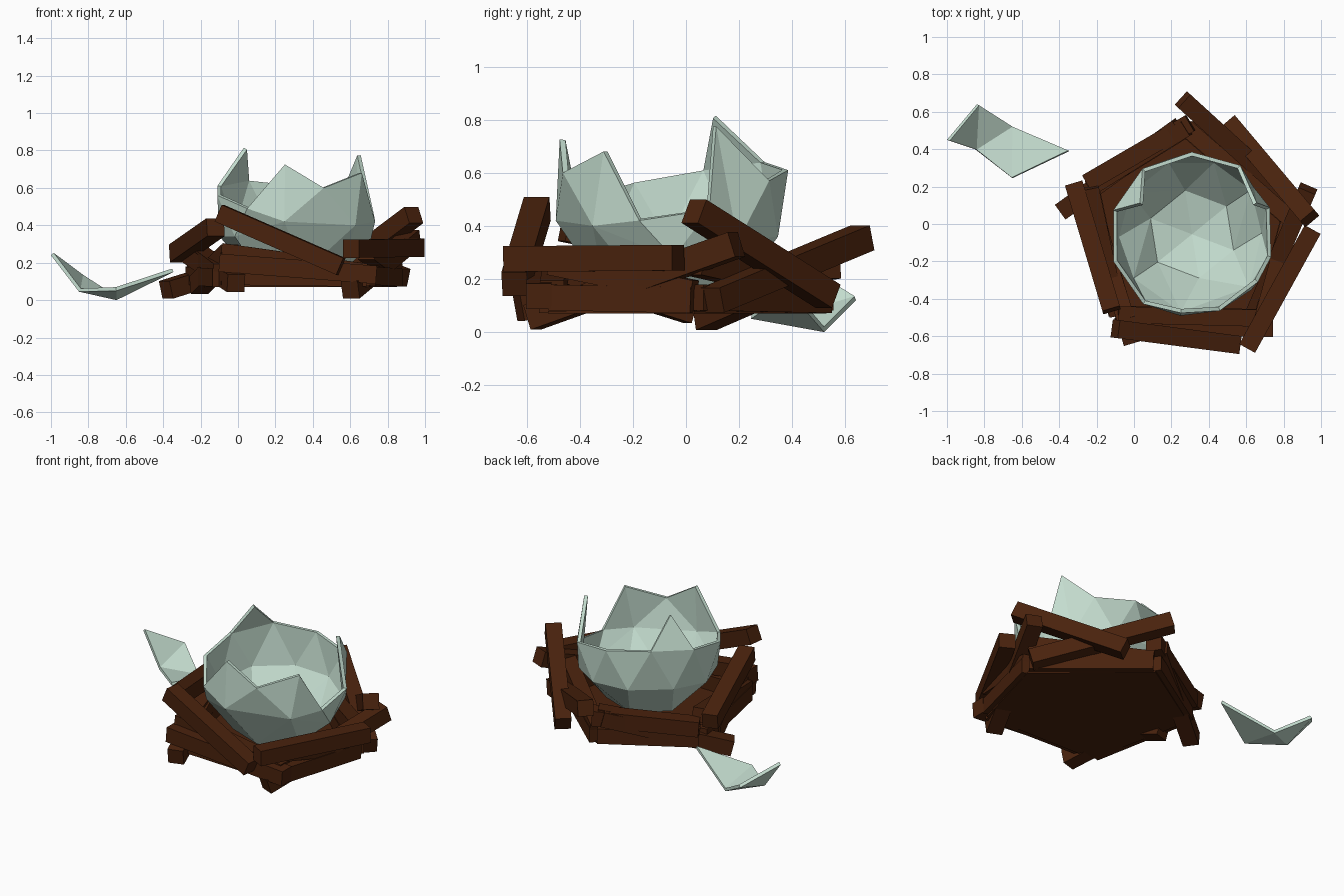
import bpy, math
from mathutils import Vector

if "Cube" in bpy.data.objects:
    bpy.data.objects.remove(bpy.data.objects["Cube"])


def material(name, rgb):
    m = bpy.data.materials.new(name)
    m.diffuse_color = (*rgb, 1.0)
    m.use_nodes = True
    m.node_tree.nodes["Principled BSDF"].inputs["Base Color"].default_value = m.diffuse_color
    return m


BARK = material("dark_brown_bark", (0.067, 0.016, 0.004))
SHELL = material("pale_green_shell", (0.56, 0.73, 0.63))


def add_mesh(name, verts, faces, mat):
    me = bpy.data.meshes.new(name)
    me.from_pydata(verts, [], faces)
    me.materials.append(mat)
    ob = bpy.data.objects.new(name, me)
    bpy.context.collection.objects.link(ob)
    return ob


def thicken(ob, amount, offset):
    mod = ob.modifiers.new("thickness", "SOLIDIFY")
    mod.thickness, mod.offset, mod.use_even_offset = amount, offset, False


def stick(name, start, end, w=0.097):
    """Square timber between two end-face centres."""
    a, b = Vector(start), Vector(end)
    q = (b - a).to_track_quat('X', 'Z')
    h, n = w / 2, (b - a).length
    verts = [a + q @ Vector((x, y, z)) for x in (0, n)
             for y, z in ((-h, -h), (h, -h), (h, h), (-h, h))]
    faces = [(3, 2, 1, 0), (4, 5, 6, 7)]
    faces += [(i, (i + 1) % 4, (i + 1) % 4 + 4, i + 4) for i in range(4)]
    add_mesh(name, verts, faces, BARK)


# Nest floor: thin pentagon slab
corners = [(-0.25, 0.2), (0.28, 0.53), (0.85, 0.03), (0.7, -0.52), (-0.1, -0.5)]
floor = [(x, y, z) for z in (0.07, 0.08) for x, y in corners]
add_mesh("nest_floor", floor,
         [(0, 1, 2, 3, 4), (9, 8, 7, 6, 5)] +
         [((i + 1) % 5, i, i + 5, (i + 1) % 5 + 5) for i in range(5)], BARK)

# Nest walls: crossed low sticks along each side of the pentagon
for i in range(5):
    (x1, y1), (x2, y2) = [(0.3 + 0.97 * (x - 0.3), 0.97 * y)
                          for x, y in (corners[i], corners[(i + 1) % 5])]
    stick(f"base_stick_{i}", (x1, y1, 0.12), (x2, y2, 0.13))
    stick(f"wall_stick_{i}", (x1, y1, 0.15), (x2, y2, 0.26), 0.09)

# Loose outer sticks
outer = [
    ((-0.1, -0.56, 0.465), (0.55, -0.645, 0.18)),  # front leaning
    ((-0.1, -0.55, 0.20), (0.74, -0.555, 0.135)),  # front low
    ((0.605, -0.665, 0.275), (0.955, -0.03, 0.28)),  # right level
    ((0.60, -0.58, 0.055), (0.93, 0.19, 0.33)),    # right rising
    ((0.94, 0.03, 0.455), (0.515, 0.535, 0.135)),  # back right leaning
    ((0.26, 0.665, 0.355), (0.88, 0.10, 0.12)),    # back right low
    ((0.30, 0.54, 0.25), (-0.25, 0.22, 0.20)),     # back left wall
    ((-0.385, 0.07, 0.055), (0.24, 0.52, 0.25)),   # back left low
    ((-0.32, 0.21, 0.25), (-0.12, -0.46, 0.39)),   # left rising
    ((-0.25, 0.18, 0.25), (-0.01, -0.63, 0.09)),   # left falling
    ((-0.21, 0.02, 0.08), (-0.04, -0.52, 0.25)),   # left low
]
for i, (a, b) in enumerate(outer):
    stick(f"outer_stick_{i}", a, b)

# Broken egg: faceted rings of (angle, radius, height), broken rim first
rim = [(19, .44, .46), (55, .45, .57), (90, .44, .61), (127, .44, .64),
       (163, .44, .61), (199, .445, .56), (235, .455, .49), (290, .435, .60),
       (344, .44, .42)]
belly = [(37, .415, .34), (73, .42, .36), (108, .42, .37), (146, .415, .37),
         (182, .41, .34), (217, .41, .34), (262, .44, .42), (317, .435, .40),
         (361, .39, .28)]
base = [(39 + 60 * i, .25, .145) for i in range(6)]
# Peaks standing on the rim edge that starts at the given index
peaks = {0: (26, .385, .775), 3: (149, .325, .815),
         6: (262, .425, .725), 7: (324, .435, .68)}


def egg_point(p):
    t = math.radians(p[0])
    return (0.31 + p[1] * math.cos(t), -0.055 + p[1] * math.sin(t), p[2])


verts, faces = [], []


def add_ring(ring):
    first = len(verts)
    verts.extend(egg_point(p) for p in ring)
    return first


def stitch(up, u0, low, l0):
    """Join two rings with triangles, in order of angle."""
    nu, nl = len(up), len(low)
    i = j = 0
    while i < nu or j < nl:
        ang_u = up[(i + 1) % nu][0] + 360 * ((i + 1) // nu)
        ang_l = low[(j + 1) % nl][0] + 360 * ((j + 1) // nl)
        a, b = u0 + i % nu, l0 + j % nl
        if j >= nl or (i < nu and ang_u <= ang_l):
            faces.append((a, b, u0 + (i + 1) % nu))
            i += 1
        else:
            faces.append((a, b, l0 + (j + 1) % nl))
            j += 1


r0, b0, s0 = add_ring(rim), add_ring(belly), add_ring(base)
stitch(rim, r0, belly, b0)
stitch(belly, b0, base, s0)
pole = add_ring([(0, 0, 0.082)])
faces += [(pole, s0 + (i + 1) % 6, s0 + i) for i in range(6)]
for i, p in peaks.items():
    nxt, top = (i + 1) % len(rim), add_ring([p])
    if i == 3:
        faces.append((i, nxt, top))
    else:
        # Wide peaks fold along the line down to the belly point below
        faces.remove((i, b0 + i, nxt))
        faces += [(i, b0 + i, top), (b0 + i, nxt, top)]
thicken(add_mesh("broken_egg", verts, faces, SHELL), 0.022, -1)

# Fallen piece of shell
shard = [(-1.0, 0.45, 0.24), (-0.84, 0.64, 0.12), (-0.85, 0.40, 0.045),
         (-0.65, 0.52, 0.0), (-0.65, 0.245, 0.05), (-0.345, 0.39, 0.15)]
thicken(add_mesh("shell_shard", shard,
                 [(0, 2, 1), (2, 3, 1), (2, 4, 3), (4, 5, 3)], SHELL), 0.02, 1)
